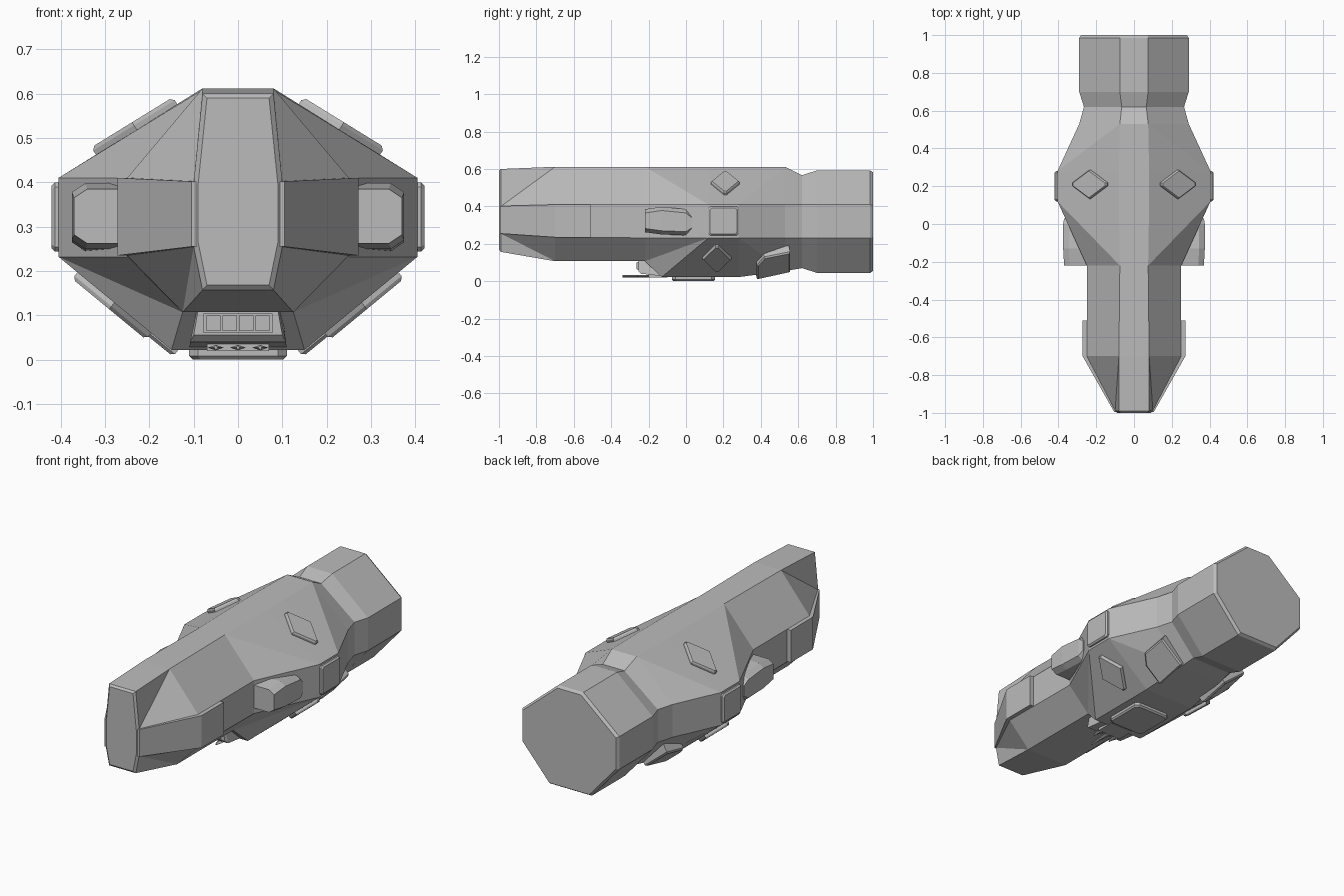
import bpy, bmesh
from mathutils import Vector

cube = bpy.data.objects.get("Cube")
if cube:
    bpy.data.objects.remove(cube, do_unlink=True)

hull_grey = bpy.data.materials.new("hull_grey")
hull_grey.use_nodes = True
GREY = (0.5, 0.5, 0.5, 1)
hull_grey.diffuse_color = GREY
hull_grey.node_tree.nodes["Principled BSDF"].inputs["Base Color"].default_value = GREY


def loft(name, rings, splits=None):
    """Skin a row of equal rings; splits gives the diagonal of each span."""
    bm = bmesh.new()
    rows = [[bm.verts.new(p) for p in ring] for ring in rings]
    n = len(rows[0])
    for i, (r0, r1) in enumerate(zip(rows, rows[1:])):
        kind = splits[i] if splits else "flat"
        for k in range(n):
            j = (k + 1) % n
            a, b, c, d = r0[k], r0[j], r1[j], r1[k]
            slanted = k % 2 == 0
            if kind == "flat" or not slanted:
                bm.faces.new((a, b, c, d))
                continue
            # waist corners are ring points 1, 2, 5, 6
            first_is_waist = k in (2, 6)
            if (kind == "waist_front") == first_is_waist:
                bm.faces.new((a, b, c))
                bm.faces.new((a, c, d))
            else:
                bm.faces.new((a, b, d))
                bm.faces.new((b, c, d))
    bm.faces.new(rows[0])
    bm.faces.new(rows[-1])
    bmesh.ops.recalc_face_normals(bm, faces=bm.faces)
    mesh = bpy.data.meshes.new(name)
    bm.to_mesh(mesh)
    bm.free()
    mesh.materials.append(hull_grey)
    obj = bpy.data.objects.new(name, mesh)
    bpy.context.collection.objects.link(obj)
    return obj


def section(y, top, zt, waist, z_hi, z_lo, base, zb, base_y=None):
    by = y if base_y is None else base_y
    half = [(top, y, zt), (waist, y, z_hi), (waist, y, z_lo), (base, by, zb)]
    return half + [(-x, yy, z) for x, yy, z in reversed(half)]


def plate(name, centre, normal, outline, thick, sink=0.02, bevel=0.008):
    """Raised panel with a chamfered rim lying on a hull facet."""
    n = Vector(normal).normalized()
    u = (Vector((0, 1, 0)) - n * n.y)
    if u.length < 0.1:
        u = Vector((1, 0, 0))
    u.normalize()
    v = n.cross(u)
    if v.z < 0:
        v = -v
    size = max(max(abs(p), abs(q)) for p, q in outline)
    shrink = 1 - bevel / size
    rings = []
    for h, s in ((-sink, 1), (thick - bevel, 1), (thick, shrink)):
        rings.append([Vector(centre) + n * h + (u * p + v * q) * s for p, q in outline])
    return loft(name, rings)


def clipped_rect(a, b, c):
    return [(a - c, -b), (a, c - b), (a, b - c), (a - c, b),
            (c - a, b), (-a, b - c), (-a, c - b), (c - a, -b)]


def box(name, x0, x1, y0, y1, z0, z1):
    ring = [(x0, z0), (x1, z0), (x1, z1), (x0, z1)]
    return loft(name, [[(x, y, z) for x, z in ring] for y in (y0, y1)])


# Main hull from nose to stern
loft("hull", [
    section(-1.0, 0.07, 0.59, 0.09, 0.395, 0.265, 0.07, 0.168),
    section(-0.99, 0.08, 0.60, 0.1, 0.40, 0.255, 0.08, 0.157),
    section(-0.7, 0.08, 0.612, 0.25, 0.41, 0.235, 0.125, 0.107),
    section(-0.22, 0.075, 0.612, 0.25, 0.41, 0.232, 0.125, 0.107),
    section(0.12, 0.08, 0.612, 0.405, 0.41, 0.232, 0.15, 0.022, -0.13),
    section(0.28, 0.08, 0.612, 0.405, 0.41, 0.232, 0.15, 0.022),
    section(0.53, 0.075, 0.612, 0.29, 0.41, 0.232, 0.13, 0.055),
    section(0.62, 0.065, 0.567, 0.265, 0.41, 0.232, 0.12, 0.07),
    section(0.7, 0.075, 0.592, 0.29, 0.41, 0.232, 0.125, 0.045),
    section(0.985, 0.075, 0.592, 0.29, 0.41, 0.232, 0.125, 0.045),
    section(1.0, 0.07, 0.582, 0.28, 0.405, 0.237, 0.12, 0.055),
], ["flat", "waist_front", "flat", "waist_back", "flat",
    "waist_front", "flat", "flat", "flat", "flat"])

diamond = [(0.077, 0), (0.008, 0.108), (-0.008, 0.108),
           (-0.077, 0), (-0.008, -0.108), (0.008, -0.108)]
pentagon = [(-0.09, -0.1), (0.09, -0.075), (0.09, 0.095), (-0.05, 0.08), (-0.09, 0.02)]

for s, side in ((1, "left"), (-1, "right")):
    # Bow cheek armour wrapping the waist
    cheek = []
    for y, inner, outer, zl, zh in ((-0.995, 0.07, 0.105, 0.255, 0.402),
                                    (-0.7, 0.2, 0.272, 0.235, 0.41),
                                    (-0.51, 0.2, 0.272, 0.235, 0.41)):
        cheek.append([(s * inner, y, zl), (s * outer, y, zl),
                      (s * outer, y, zh), (s * inner, y, zh)])
    loft(side + "_bow_armour", cheek)

    # Side pod with clipped outer corners
    pod = []
    for y, zl, zh, out in ((-0.22, 0.262, 0.385, 0.37),
                           (-0.13, 0.25, 0.398, 0.375), (0.0, 0.245, 0.385, 0.375),
                           (0.03, 0.265, 0.36, 0.37)):
        pod.append([(s * x, y, z) for x, z in (
            (0.2, zl), (out - 0.03, zl), (out, zl + 0.02),
            (out, zh - 0.02), (out - 0.03, zh), (0.2, zh))])
    loft(side + "_pod", pod)

    # Raised panels on the hull facets
    plate(side + "_waist_hatch", (s * 0.405, 0.2, 0.322), (s, 0, 0),
          clipped_rect(0.08, 0.078, 0.01), 0.016)
    plate(side + "_upper_hatch", (s * 0.23, 0.21, 0.521), (s * 0.2, 0, 0.325), diamond, 0.017)
    plate(side + "_lower_hatch", (s * 0.28, 0.165, 0.127), (s * 0.21, 0, -0.255), diamond, 0.017)
    plate(side + "_quarter_panel", (s * 0.2, 0.465, 0.1), (s * 0.055, 0.015, -0.068),
          pentagon, 0.025, 0.05)

# Belly hatch
plate("belly_hatch", (0, 0.04, 0.022), (0, 0, -1),
      [(q, p) for p, q in clipped_rect(0.11, 0.115, 0.02)], 0.022)

# Chin bridge with a framed window row
loft("chin_bridge", [[(x, y, z) for x, z in (
    (-b, zb), (b, zb), (t, 0.112), (-t, 0.112))] for y, b, t, zb in (
        (-0.255, 0.1, 0.09, 0.055), (-0.24, 0.108, 0.093, 0.04), (-0.1, 0.11, 0.1, 0.025))])
box("window_frame", -0.078, 0.078, -0.26, -0.25, 0.06, 0.104)
for i in range(4):
    x = (i - 1.5) * 0.037
    box(f"window_{i + 1}", x - 0.016, x + 0.016, -0.264, -0.255, 0.065, 0.099)

# Sensor blades under the chin
box("sensor_mount", -0.07, 0.07, -0.2, -0.1, 0.02, 0.04)
for x, tip in ((-0.05, -0.26), (0, -0.34), (0.05, -0.26)):
    loft("sensor_blade", [[(x + dx * w, y, z + 0.027) for dx, z in (
        (-1, 0), (0, -0.006), (1, 0), (0, 0.006))] for y, w in (
            (tip, 0.004), (-0.22, 0.018), (-0.12, 0.018))])
